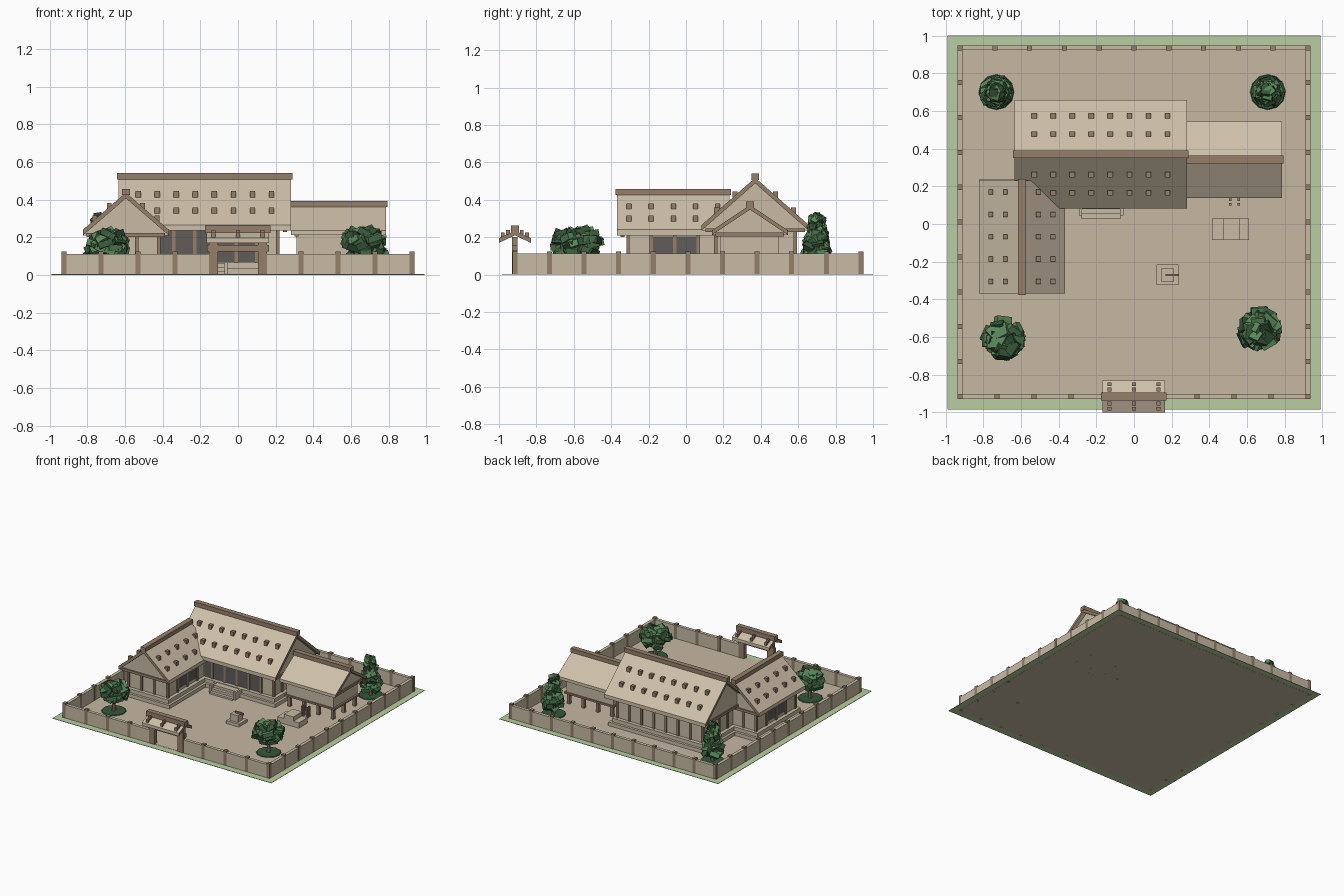
import bpy, bmesh, math, random
from mathutils import Matrix, Vector, Euler

default = bpy.data.objects.get("Cube")
if default:
    bpy.data.objects.remove(default, do_unlink=True)
random.seed(4)


def material(name, *rgb):
    linear = [((c / 255 + 0.055) / 1.055) ** 2.4 for c in rgb] + [1]
    mat = bpy.data.materials.new(name)
    mat.use_nodes = True
    mat.diffuse_color = linear
    mat.node_tree.nodes["Principled BSDF"].inputs["Base Color"].default_value = linear
    return mat


thatch = material("thatch tan", 206, 192, 170)
plaster = material("plaster tan", 200, 187, 164)
earth = material("earth tan", 198, 184, 162)
wood = material("brown wood", 150, 128, 106)
dark = material("dark opening", 96, 92, 88)
grass = material("pale grass", 186, 206, 162)
leaf = material("leaf green", 90, 136, 90)
shade_leaf = material("deep green", 54, 86, 58)


def finish(name, bm, *mats):
    bmesh.ops.recalc_face_normals(bm, faces=bm.faces)
    mesh = bpy.data.meshes.new(name)
    bm.to_mesh(mesh)
    bm.free()
    for mat in mats:
        mesh.materials.append(mat)
    obj = bpy.data.objects.new(name, mesh)
    bpy.context.collection.objects.link(obj)
    return obj


def add_block(bm, center, size, rotation=None):
    turn = rotation.to_matrix().to_4x4() if rotation else Matrix()
    matrix = Matrix.Translation(center) @ turn @ Matrix.Diagonal((*size, 1))
    return bmesh.ops.create_cube(bm, size=1, matrix=matrix)["verts"]


def blocks(name, centers, size, mat):
    bm = bmesh.new()
    for center in centers:
        add_block(bm, center, size)
    return finish(name, bm, mat)


def box(name, xs, ys, zs, mat):
    spans = (xs, ys, zs)
    return blocks(name, [[sum(s) / 2 for s in spans]], [s[1] - s[0] for s in spans], mat)


def prism(name, profile, axis, center, ends, mat, end_mat):
    """Extrude an (across, z) profile along x or y; end caps take end_mat."""
    bm = bmesh.new()
    place = (lambda a, l, z: (l, center + a, z)) if axis == "x" else (lambda a, l, z: (center + a, l, z))
    rings = [[bm.verts.new(place(a, l, z)) for a, z in profile] for l in ends]
    for ring in rings:
        bm.faces.new(ring).material_index = 1
    for i in range(len(profile)):
        j = (i + 1) % len(profile)
        bm.faces.new((rings[0][i], rings[0][j], rings[1][j], rings[1][i]))
    return finish(name, bm, mat, end_mat)


def gable_roof(name, axis, center, half, ends, eave, apex, thick, cap, infill=True):
    lo = [(half, eave - thick), (0, apex - thick), (-half, eave - thick)]
    prism(name + "_roof", [(-half, eave), (0, apex), (half, eave)] + lo, axis, center, ends, thatch, wood)
    inset = (ends[0] + 0.03, ends[1] - 0.03)
    if infill:
        prism(name + "_gable", lo, axis, center, inset, plaster, plaster)
    # ridge cap and the tie beams across each gable
    along = (ends[0] - 0.008, ends[1] + 0.008)
    across = (center - 0.021, center + 0.021)
    top = (apex - 0.012, apex + cap)
    box(name + "_ridge", *((along, across) if axis == "x" else (across, along)), top, wood)
    wide = (center - half + 0.02, center + half - 0.02)
    for l in inset if infill else ():
        deep = (l - 0.01, l + 0.01)
        level = (eave - thick - 0.008, eave - thick + 0.012)
        box(name + "_tie_beam", *((deep, wide) if axis == "x" else (wide, deep)), level, wood)


def billets(name, axis, center, places, offsets, height, size):
    centers = []
    for p in places:
        for o in offsets:
            for side in (-1, 1):
                a = center + side * o
                centers.append((p, a, height(o)) if axis == "x" else (a, p, height(o)))
    blocks(name, centers, (size, size, 0.035), wood)


def steps_between(a, b, count):
    return [a + (b - a) * i / (count - 1) for i in range(count)]


# Ground
box("grass_base", (-0.99, 0.99), (-0.985, 1), (0.001, 0.004), grass)
box("earth_yard", (-0.93, 0.93), (-0.925, 0.94), (0, 0.006), earth)

# Compound wall with posts, open at the gate
W, FRONT, BACK, H = 0.923, -0.915, 0.935, 0.112
T = 0.013
for side in (-1, 1):
    x = side * W
    box("side_wall", (x - T, x + T), (FRONT, BACK), (0, H), plaster)
    box("front_wall", sorted((x, side * 0.13)), (FRONT - T, FRONT + T), (0, H), plaster)
    box("gate_post", (side * 0.13 - 0.025, side * 0.13 + 0.025), (FRONT - 0.015, FRONT + 0.015), (0, 0.2), wood)
box("back_wall", (-W, W), (BACK - T, BACK + T), (0, H), plaster)
spots = [(s * W, y) for s in (-1, 1) for y in steps_between(FRONT, BACK, 11)]
spots += [(x, BACK) for x in steps_between(-W, W, 11)[1:-1]]
spots += [(s * x, FRONT) for s in (-1, 1) for x in steps_between(0.335, W, 4)[:-1]]
blocks("wall_posts", [(x, y, 0.062) for x, y in spots], (0.027, 0.027, 0.124), wood)

# Gate
box("gate_lintel", (-0.165, 0.165), (FRONT - 0.014, FRONT + 0.014), (0.125, 0.158), wood)
gable_roof("gate", "x", FRONT, 0.085, (-0.168, 0.165), 0.195, 0.235, 0.025, 0.028, infill=False)
billets("gate_billets", "x", FRONT, (-0.13, 0, 0.13), (0.037, 0.065), lambda o: 0.238 - o * 0.47, 0.02)


# Main hall and west wing: stepped base, body, framing posts
def house(name, xs, ys, top):
    for grow, zs in ((0.05, (0, 0.035)), (0.03, (0.035, 0.065))):
        box(name + "_platform", (xs[0] - grow, xs[1] + grow), (ys[0] - grow, ys[1] + grow), zs, plaster)
    box(name + "_body", xs, ys, (0.065, top), plaster)
    columns = [(x, y) for y in ys for x in steps_between(*xs, round((xs[1] - xs[0]) / 0.11) + 1)]
    columns += [(x, y) for x in xs for y in steps_between(*ys, round((ys[1] - ys[0]) / 0.12) + 1)]
    mid = (top + 0.065) / 2
    blocks(name + "_columns", [(x, y, mid) for x, y in set(columns)], (0.018, 0.018, top - 0.065), wood)


house("hall", (-0.56, 0.21), (0.16, 0.585), 0.25)
house("wing", (-0.77, -0.42), (-0.31, 0.19), 0.22)
gable_roof("hall", "x", 0.37, 0.287, (-0.635, 0.28), 0.265, 0.518, 0.03, 0.022)
gable_roof("wing", "y", -0.595, 0.228, (-0.37, 0.232), 0.24, 0.437, 0.03, 0.02)
billets("hall_billets", "x", 0.37, steps_between(-0.53, 0.178, 8), (0.108, 0.205), lambda o: 0.522 - o * 0.88, 0.028)
billets("wing_billets", "y", -0.595, steps_between(-0.305, 0.17, 5), (0.088, 0.165), lambda o: 0.44 - o * 0.865, 0.026)

# Dark openings set between the columns
box("hall_openings", (-0.41, 0.1), (0.154, 0.161), (0.07, 0.24), dark)
for x in (-0.771, -0.419):
    box("wing_openings", (x - 0.004, x + 0.004), (-0.18, 0.06), (0.09, 0.205), dark)

# Entrance stairs
for i in range(3):
    box("entrance_step", (-0.28, -0.07), (0.03 + i * 0.025, 0.13), (0, 0.02 * (i + 1)), plaster)
for x in (-0.285, -0.065):
    box("stair_cheek", (x - 0.008, x + 0.008), (0.045, 0.13), (0, 0.067), plaster)

# Raised storehouse on stilts
box("store_body", (0.31, 0.735), (0.185, 0.495), (0.1, 0.225), plaster)
box("store_floor", (0.3, 0.75), (0.175, 0.505), (0.088, 0.102), wood)
stilts = [(x, y, 0.045) for x in steps_between(0.33, 0.72, 4) for y in steps_between(0.2, 0.48, 3)]
blocks("store_stilts", stilts, (0.024, 0.024, 0.09), wood)
gable_roof("store", "x", 0.342, 0.203, (0.28, 0.785), 0.237, 0.372, 0.025, 0.02)

# Yard furnishings
blocks("yard_posts", [(x, y, 0.045) for x in (0.51, 0.555) for y in (0.105, 0.13)], (0.014, 0.014, 0.09), wood)
box("left_crate", (0.415, 0.475), (-0.085, 0.03), (0, 0.05), plaster)
box("middle_crate", (0.475, 0.56), (-0.085, 0.03), (0, 0.085), plaster)
box("right_crate", (0.56, 0.61), (-0.085, 0.03), (0, 0.05), plaster)
box("basin_base", (0.12, 0.235), (-0.325, -0.215), (0, 0.03), plaster)
box("basin_block", (0.142, 0.212), (-0.305, -0.235), (0.03, 0.085), plaster)
box("basin_spout", (0.168, 0.24), (-0.276, -0.264), (0.085, 0.1), wood)


# Trees: trunk, ground cover disc, and a ragged crown of tilted blocks
def tree(name, x, y, radius, low, high, count, taper):
    bm = bmesh.new()
    bmesh.ops.create_cone(bm, cap_ends=True, segments=8, radius1=0.016, radius2=0.01, depth=low + 0.04,
                          matrix=Matrix.Translation((x, y, low / 2 + 0.02)))
    finish(name + "_trunk", bm, wood)
    bm = bmesh.new()
    bmesh.ops.create_cone(bm, cap_ends=True, segments=12, radius1=0.095, radius2=0.09, depth=0.006,
                          matrix=Matrix.Translation((x, y, 0.008)))
    finish(name + "_ground_cover", bm, shade_leaf)
    bm = bmesh.new()
    for i in range(count):
        t = (i + 0.5) / count
        reach = (1 - 0.75 * t) if taper else math.sqrt(1 - (1.7 * t - 0.75) ** 2)
        turn = i * 2.4
        spread = (radius - 0.035) * reach * random.uniform(0.55, 1)
        z = low + 0.025 + (high - low - 0.05) * t
        spin = Euler((random.uniform(-0.6, 0.6), random.uniform(-0.6, 0.6), turn))
        size = radius * random.uniform(0.5, 0.75) * (0.6 + 0.4 * reach)
        spot = Vector((x + spread * math.cos(turn), y + spread * math.sin(turn), z))
        corners = add_block(bm, spot, (size, size, 0.035), spin)
        for face in {f for v in corners for f in v.link_faces}:
            face.material_index = int(i % 3 == 0)
    finish(name + "_crown", bm, leaf, shade_leaf)


tree("front_right_tree", -0.69, -0.62, 0.122, 0.1, 0.245, 44, False)
tree("front_left_tree", 0.67, -0.56, 0.122, 0.1, 0.255, 44, False)
tree("back_right_tree", -0.73, 0.7, 0.1, 0.04, 0.335, 52, True)
tree("back_left_tree", 0.71, 0.7, 0.1, 0.04, 0.335, 52, True)
